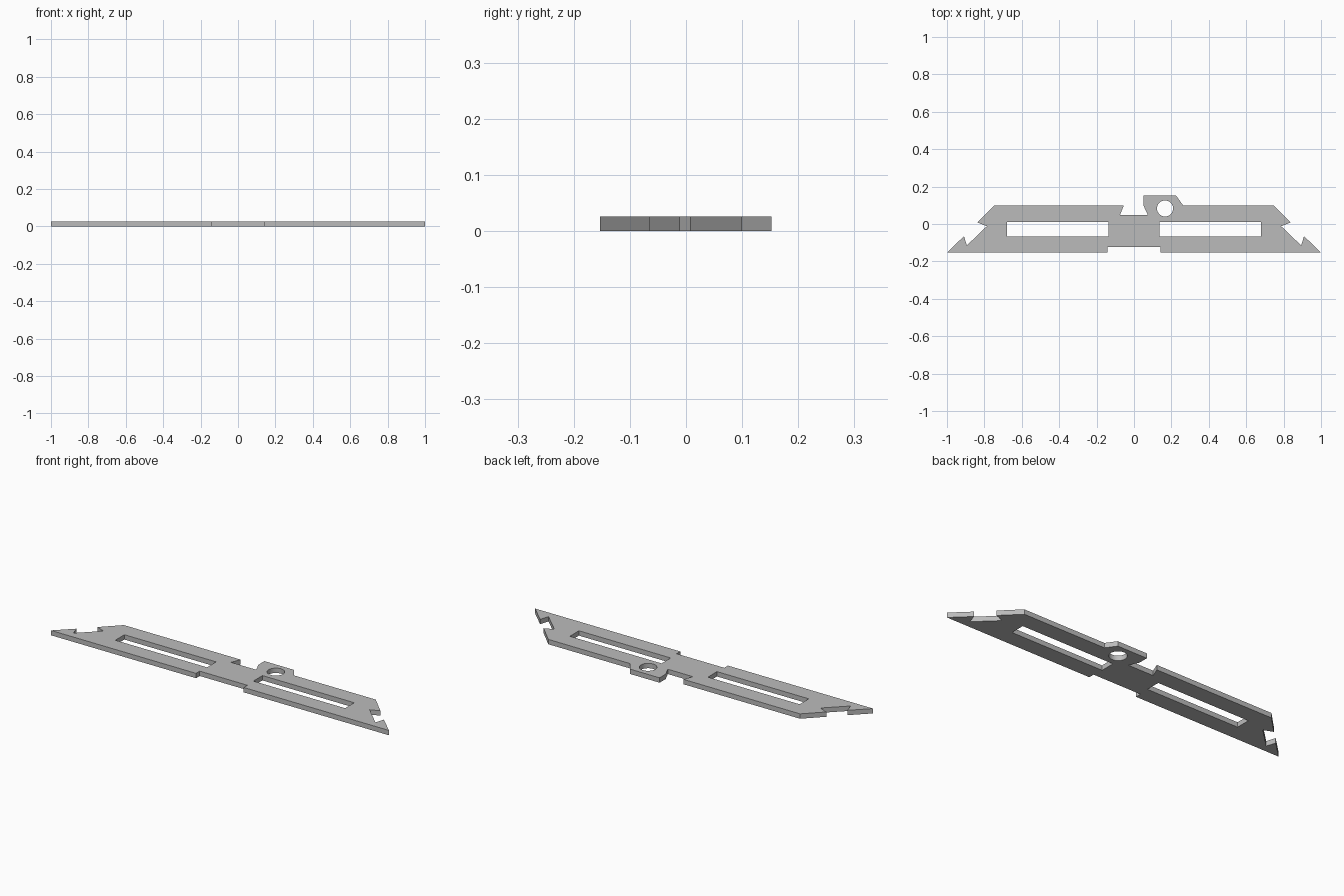
import bpy
from math import cos, sin, tau, radians

cube = bpy.data.objects.get("Cube")
if cube:
    bpy.data.objects.remove(cube, do_unlink=True)

THICKNESS = 0.026

grey = bpy.data.materials.new("plain grey")
grey.use_nodes = True
color = (0.5, 0.5, 0.5, 1)
grey.diffuse_color = color
grey.node_tree.nodes["Principled BSDF"].inputs["Base Color"].default_value = color


def mirrored(points):
    """Same points on the other side, in reverse order."""
    return [(-x, y) for x, y in reversed(points)]


def add_loop(curve, points):
    spline = curve.splines.new('POLY')
    spline.points.add(len(points) - 1)
    for p, (x, y) in zip(spline.points, points):
        p.co = (x, y, 0, 1)
    spline.use_cyclic_u = True
    spline.use_smooth = False


# Right half: bottom notch, pointed tip, barb, hooked end, upper corner
side = [(0.141, -0.122), (0.141, -0.153), (1.0, -0.153), (0.909, -0.065),
        (0.894, -0.115), (0.787, -0.012), (0.837, 0.008), (0.745, 0.1)]
# Raised lug and dovetail notch along the back edge
back = [(0.262, 0.1), (0.225, 0.152), (0.05, 0.152), (0.05, 0.1),
        (0.074, 0.048), (-0.075, 0.048), (-0.054, 0.1)]

# Long slots and round lug hole
slot = [(0.137, -0.066), (0.68, -0.066), (0.68, 0.011), (0.137, 0.011)]
hole = [(0.166 + 0.043 * cos(tau * i / 40), 0.083 + 0.043 * sin(tau * i / 40))
        for i in range(40)]

# Flat plate: filled profile with openings, extruded to thickness
profile = bpy.data.curves.new("plate_profile", 'CURVE')
profile.dimensions = '2D'
profile.fill_mode = 'BOTH'
profile.extrude = THICKNESS / 2
for loop in (side + back + mirrored(side), slot, mirrored(slot), hole):
    add_loop(profile, loop)

plate = bpy.data.objects.new("slotted_plate", profile)
plate.location.z = THICKNESS / 2
bpy.context.collection.objects.link(plate)
profile.materials.append(grey)

# Turn into a mesh with crisp edges and a smooth hole wall
bpy.ops.object.select_all(action='DESELECT')
plate.select_set(True)
bpy.context.view_layer.objects.active = plate
bpy.ops.object.convert(target='MESH')
bpy.ops.object.mode_set(mode='EDIT')
bpy.ops.mesh.select_all(action='SELECT')
bpy.ops.mesh.remove_doubles(threshold=0.0001)
bpy.ops.mesh.normals_make_consistent(inside=False)
bpy.ops.object.mode_set(mode='OBJECT')
bpy.ops.object.shade_smooth_by_angle(angle=radians(30))
